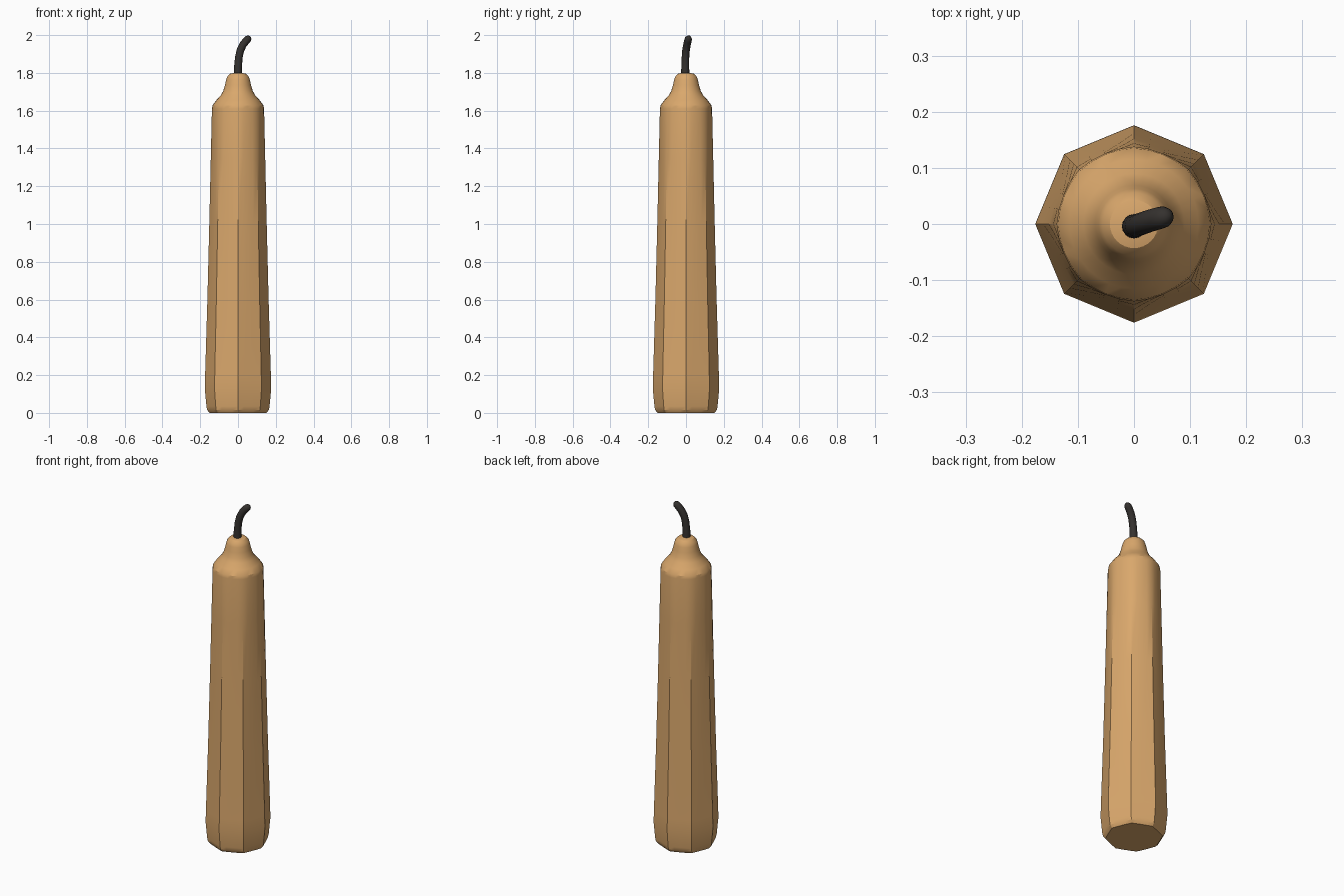
import bpy, bmesh, math
from mathutils import Vector

if "Cube" in bpy.data.objects:
    bpy.data.objects.remove(bpy.data.objects["Cube"])


def make_material(name, rgb):
    m = bpy.data.materials.new(name)
    m.diffuse_color = (*rgb, 1)
    m.use_nodes = True
    m.node_tree.nodes["Principled BSDF"].inputs["Base Color"].default_value = m.diffuse_color
    return m


tan = make_material("tan wax", (0.70, 0.39, 0.15))
charcoal = make_material("charcoal wick", (0.035, 0.031, 0.028))


def skin_rings(name, rings, mat, angle):
    """Join equal-sized rings of points into a closed, capped solid."""
    bm = bmesh.new()
    vs = [[bm.verts.new(p) for p in ring] for ring in rings]
    n = len(vs[0])
    for a, b in zip(vs, vs[1:]):
        for i in range(n):
            j = (i + 1) % n
            bm.faces.new((a[i], a[j], b[j], b[i]))
    bm.faces.new(vs[0][::-1])
    bm.faces.new(vs[-1])
    bmesh.ops.recalc_face_normals(bm, faces=bm.faces)
    me = bpy.data.meshes.new(name)
    bm.to_mesh(me)
    bm.free()
    me.materials.append(mat)
    ob = bpy.data.objects.new(name, me)
    bpy.context.collection.objects.link(ob)
    bpy.ops.object.select_all(action='DESELECT')
    ob.select_set(True)
    bpy.context.view_layer.objects.active = ob
    bpy.ops.object.shade_smooth_by_angle(angle=math.radians(angle))
    return ob


# Candle body: octagonal foot blending into a round shoulder and neck
SIDES = 32


def body_ring(r, z, roundness):
    ring = []
    for i in range(SIDES):
        a = 2 * math.pi * i / SIDES
        flat = math.cos(math.pi / 8) / math.cos(a % (math.pi / 4) - math.pi / 8)
        k = r * (flat * (1 - roundness) + roundness)
        ring.append((k * math.cos(a), k * math.sin(a), z))
    return ring


# (radius, height, roundness: 0 octagon, 1 circle)
body_profile = [
    (0.150, 0.0, 0.15), (0.163, 0.015, 0.05), (0.167, 0.035, 0), (0.176, 0.13, 0),
    (0.174, 0.20, 0), (0.162, 0.60, 0.1), (0.152, 1.00, 0.25), (0.144, 1.35, 0.45),
    (0.138, 1.61, 0.8), (0.135, 1.628, 0.9), (0.115, 1.655, 1), (0.090, 1.683, 1),
    (0.078, 1.705, 1), (0.069, 1.735, 1), (0.063, 1.763, 1), (0.056, 1.782, 1),
    (0.043, 1.795, 1), (0.022, 1.80, 1),
]
skin_rings("candle_body", [body_ring(*p) for p in body_profile], tan, 28)

# Wick: bent tube with a rounded tip
path = [Vector(p) for p in [
    (0, -0.004, 1.77), (0, -0.004, 1.83), (0.004, -0.003, 1.88), (0.012, 0.0, 1.918),
    (0.026, 0.005, 1.948), (0.043, 0.010, 1.970), (0.054, 0.013, 1.981),
    (0.062, 0.015, 1.988), (0.066, 0.016, 1.991)]]
radii = [0.022, 0.021, 0.020, 0.020, 0.020, 0.020, 0.019, 0.013, 0.005]
rings = []
for i, (p, r) in enumerate(zip(path, radii)):
    t = (path[min(i + 1, len(path) - 1)] - path[max(i - 1, 0)]).normalized()
    u = Vector((0, 1, 0)).cross(t).normalized()
    v = t.cross(u)
    rings.append([p + r * (math.cos(a) * u + math.sin(a) * v)
                  for a in (2 * math.pi * k / 16 for k in range(16))])
skin_rings("wick", rings, charcoal, 60)
